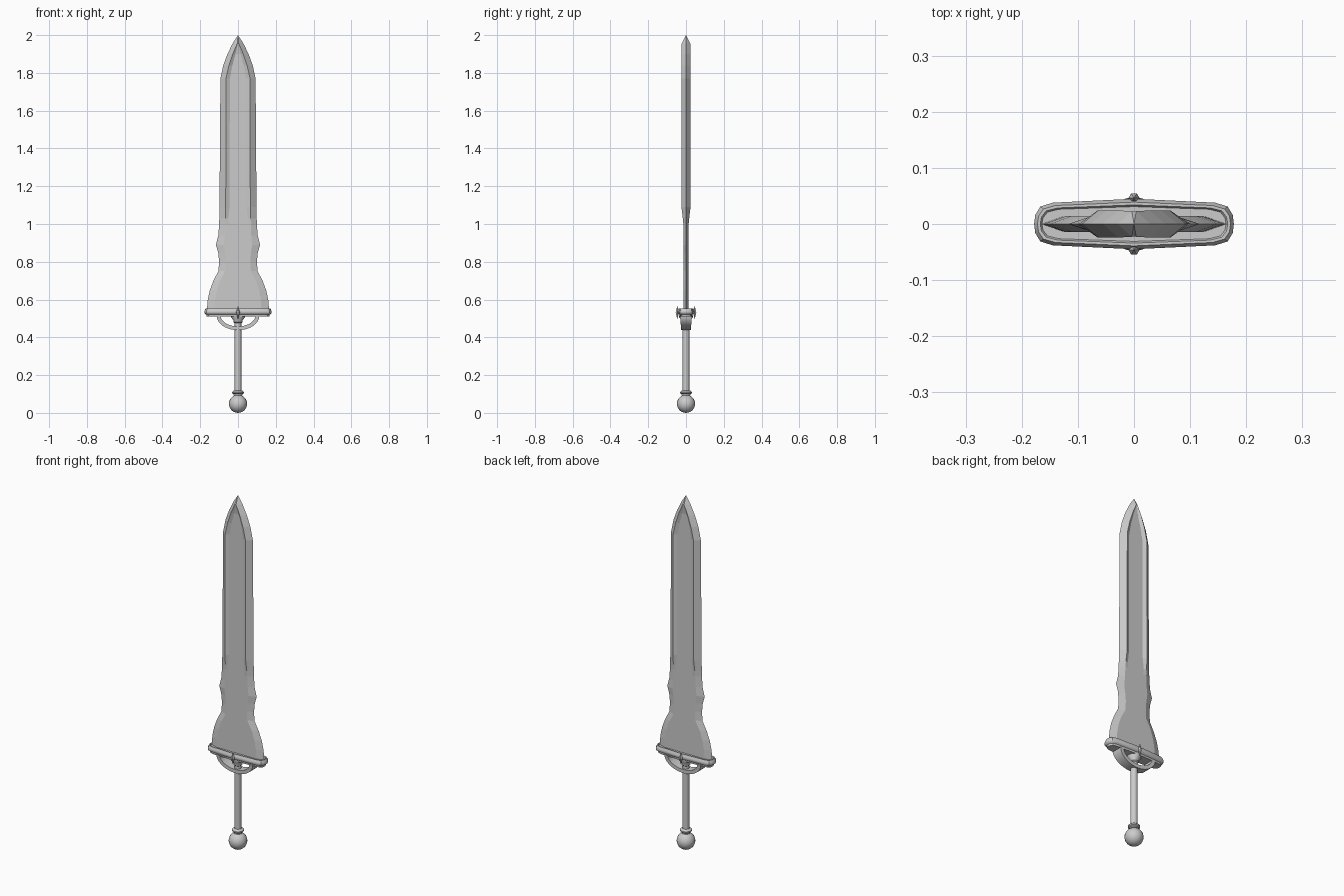
import bpy, bmesh, math

if "Cube" in bpy.data.objects:
    bpy.data.objects.remove(bpy.data.objects["Cube"])


def loft(name, rings, smooth=None):
    """Skin a stack of equal-length closed rings and cap both ends."""
    bm = bmesh.new()
    vs = [[bm.verts.new(p) for p in r] for r in rings]
    n = len(rings[0])
    for a, b in zip(vs, vs[1:]):
        for i in range(n):
            j = (i + 1) % n
            bm.faces.new((a[i], a[j], b[j], b[i]))
    bm.faces.new(vs[0])
    bm.faces.new(vs[-1])
    bmesh.ops.remove_doubles(bm, verts=bm.verts, dist=1e-5)
    bmesh.ops.dissolve_degenerate(bm, edges=bm.edges, dist=1e-5)
    bmesh.ops.recalc_face_normals(bm, faces=bm.faces)
    me = bpy.data.meshes.new(name)
    bm.to_mesh(me)
    bm.free()
    ob = bpy.data.objects.new(name, me)
    bpy.context.collection.objects.link(ob)
    if smooth:
        bpy.ops.object.select_all(action='DESELECT')
        ob.select_set(True)
        bpy.context.view_layer.objects.active = ob
        bpy.ops.object.shade_smooth_by_angle(angle=math.radians(smooth))
    return ob


def lathe(name, profile, sides=16, x=0, y=0, smooth=40):
    """Turn (radius, z) points around a vertical axis."""
    return loft(name, [[(x + r * math.cos(2 * math.pi * i / sides),
                         y + r * math.sin(2 * math.pi * i / sides), z)
                        for i in range(sides)] for r, z in profile], smooth)


def mirrored(quarter, z):
    """Full plan ring from points running +x axis to +y axis."""
    half = quarter + [(-x, y) for x, y in quarter[-2::-1]]
    return [(x, y, z) for x, y in half + [(x, -y) for x, y in half[-2:0:-1]]]


# blade: z, edge half width, ridge x, ridge y, floor x, floor y
T = 0.014
blade = [
    (0.54, 0.165, 0.125, T, 0.100, T), (0.60, 0.160, 0.121, T, 0.095, T),
    (0.65, 0.149, 0.112, T, 0.085, T), (0.70, 0.130, 0.095, T, 0.070, T),
    (0.75, 0.104, 0.068, T, 0.050, T), (0.80, 0.100, 0.065, T, 0.048, T),
    (0.85, 0.105, 0.069, T, 0.048, T), (0.89, 0.117, 0.075, T, 0.048, T),
    (0.94, 0.104, 0.070, T, 0.048, T), (1.00, 0.100, 0.068, T, 0.047, T),
    (1.03, 0.099, 0.067, 0.017, 0.052, T), (1.09, 0.098, 0.065, 0.024, 0.045, T),
    (1.77, 0.093, 0.064, 0.024, 0.043, T), (1.84, 0.078, 0.048, 0.024, 0.030, T),
    (1.90, 0.056, 0.028, 0.024, 0.014, T), (1.955, 0.029, 0.004, 0.023, 0.001, 0.022),
    (2.00, 0.0, 0.0, 0.0, 0.0, 0.0)]
loft("blade", [mirrored([(w, 0), (r, ry), (f, fy), (0, fy)], z)
               for z, w, r, ry, f, fy in blade])

# crossguard with rolled rim
plan = [(0.178, 0), (0.176, 0.016), (0.167, 0.031), (0.145, 0.038), (0, 0.045)]
layers = [(0.510, 0.012), (0.520, 0.010), (0.525, 0.003), (0.531, 0),
          (0.539, 0), (0.545, 0.003), (0.553, 0.006), (0.553, 0.011), (0.547, 0.014)]
loft("crossguard", [mirrored([(x * (1 - d / 0.178), y * (1 - d / 0.045))
                              for x, y in plan], z) for z, d in layers], 30)

# half-ring brace under the guard
brace = []
for k in range(21):
    a = math.pi * k / 20
    c, s = math.cos(a), math.sin(a)
    h = 0.032 - 0.007 * s
    xo, zo, xi, zi = 0.113 * c, 0.515 - 0.077 * s, 0.092 * c, 0.515 - 0.057 * s
    brace.append([(xo, -h, zo), (xo, h, zo), (xi, h, zi), (xi, -h, zi)])
loft("guard_brace", brace, 30)

# pointed studs on both faces of the guard
for side, y in (("front", -0.046), ("back", 0.046)):
    lathe(side + "_stud", [(0, 0.495), (0.005, 0.512), (0.010, 0.533),
                           (0.006, 0.548), (0, 0.568)], 6, y=y, smooth=20)

# collar, grip and pommel
lathe("upper_collar", [(0.018, 0.475), (0.024, 0.480), (0.024, 0.490),
                       (0.036, 0.505), (0.036, 0.515)])
lathe("grip", [(0.018, 0.09), (0.018, 0.48)])
lathe("lower_collar", [(0.018, 0.090), (0.024, 0.093), (0.024, 0.099), (0.031, 0.104),
                       (0.031, 0.111), (0.024, 0.117), (0.018, 0.119)])
lathe("pommel", [(0.048 * math.sin(math.pi * i / 14), 0.048 - 0.048 * math.cos(math.pi * i / 14))
                 for i in range(15)], 20)
